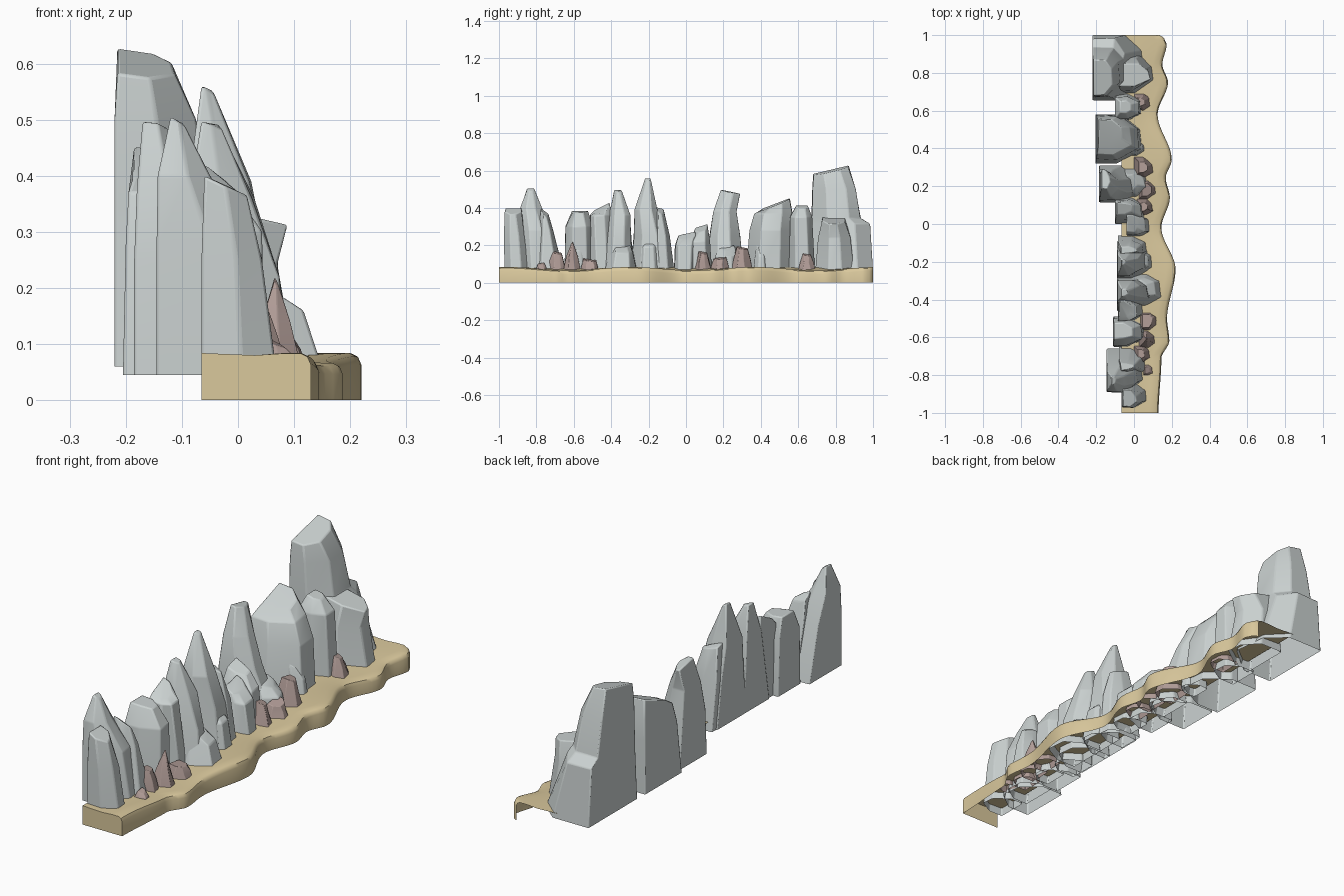
import bpy, bmesh, math, random

random.seed(4)


def material(name, rgb):
    m = bpy.data.materials.new(name)
    m.diffuse_color = (*rgb, 1)
    return m


GREY = material("grey_stone", (0.60, 0.645, 0.64))
SAND = material("sand", (0.70, 0.58, 0.335))
BROWN = material("reddish_stone", (0.44, 0.335, 0.31))


def finish(name, bm, mat, angle, bevel=0):
    bmesh.ops.recalc_face_normals(bm, faces=bm.faces)
    me = bpy.data.meshes.new(name)
    bm.to_mesh(me)
    bm.free()
    me.materials.append(mat)
    ob = bpy.data.objects.new(name, me)
    bpy.context.collection.objects.link(ob)
    if bevel:
        b = ob.modifiers.new("soft_edges", 'BEVEL')
        b.width, b.segments = bevel, 2
        b.limit_method, b.angle_limit = 'ANGLE', math.radians(18)
    bpy.ops.object.select_all(action='DESELECT')
    ob.select_set(True)
    bpy.context.view_layer.objects.active = ob
    bpy.ops.object.shade_smooth_by_angle(angle=math.radians(angle))
    return ob


def rock(name, levels, tilt=0.0, drop=0.03, mat=GREY, jit=0.006, bevel=0.005):
    """Open-bottomed boulder: stacked six-sided rings (z, y0, y1, x0, x1), flat back.
    tilt lifts the +y side of the top, drop lowers its front."""
    bm = bmesh.new()
    rings = []
    a, b = random.uniform(.22, .36), random.uniform(.64, .78)
    m1, m2 = random.uniform(.45, .65), random.uniform(.45, .65)
    for i, (z, y0, y1, x0, x1) in enumerate(levels):
        w, d = y1 - y0, x1 - x0
        top = i == len(levels) - 1
        ring = []
        for u, v in ((0, 0), (m1, 0), (1, a), (.95, b), (m2, 1), (0, 1)):
            j = 0 if i == 0 else min(jit, .12 * w, .12 * d)
            dz = tilt * (v - .5) - drop * u if top else 0
            jx = j if u else 0
            ring.append(bm.verts.new((x0 + d * u + random.uniform(-jx, jx),
                                      y0 + w * v + random.uniform(-j, j) * (u > 0),
                                      z + dz)))
        rings.append(ring)
    for r, s in zip(rings, rings[1:]):
        for k in range(6):
            n = (k + 1) % 6
            bm.faces.new((r[k], r[n], s[n], s[k]))
    bm.faces.new(rings[-1])
    return finish(name, bm, mat, 30, bevel)


# Grey cliff rocks, from the front end to the back end
Z = 0.045
rock("end_rock", [(Z, -.97, -.83, -.065, .07), (.25, -.97, -.86, -.065, .045),
                  (.40, -.965, -.88, -.06, .012)], drop=.035)
rock("first_peak", [(Z, -.89, -.66, -.145, .05), (.28, -.89, -.72, -.145, .02),
                    (.40, -.885, -.775, -.143, -.045), (.505, -.85, -.81, -.12, -.095)], drop=.015)
rock("first_shoulder", [(Z, -.82, -.65, -.08, .065), (.28, -.79, -.71, -.08, .03),
                        (.385, -.775, -.735, -.07, 0)], tilt=-.03)
rock("blunt_rock", [(Z, -.65, -.49, -.11, .045), (.30, -.645, -.50, -.11, .04),
                    (.385, -.61, -.525, -.105, -.01)], drop=.01)
rock("blunt_rock_foot", [(Z, -.63, -.52, -.04, .06), (.17, -.62, -.53, -.04, .05),
                         (.24, -.60, -.55, -.03, .02)])
rock("leaning_rock", [(Z, -.51, -.38, -.085, .05), (.36, -.515, -.40, -.085, .02),
                      (.41, -.49, -.41, -.08, -.015)], tilt=.04)
rock("second_peak", [(Z, -.46, -.27, -.09, .09), (.22, -.43, -.29, -.09, .07),
                     (.36, -.41, -.30, -.088, .03), (.497, -.385, -.345, -.065, -.03)], drop=.012)
rock("second_peak_foot", [(Z, -.44, -.26, -.03, .155), (.16, -.41, -.28, -.03, .115),
                          (.205, -.40, -.30, -.02, .075)], drop=.015)
rock("third_peak", [(Z, -.30, -.09, -.09, .08), (.25, -.28, -.12, -.09, .05),
                    (.39, -.275, -.155, -.088, .025), (.56, -.22, -.19, -.065, -.04)], drop=.012)
rock("third_peak_foot", [(Z, -.27, -.13, -.03, .10), (.19, -.25, -.15, -.03, .075),
                         (.25, -.23, -.16, -.02, .04)])
rock("third_shoulder", [(Z, -.18, -.06, -.085, .07), (.25, -.17, -.09, -.085, .05),
                        (.40, -.16, -.12, -.07, .015)], tilt=-.01)
rock("low_rock", [(Z, -.065, .05, -.035, .085), (.20, -.06, .05, -.04, .065),
                  (.265, -.04, .05, -.04, .02)], tilt=.02)
rock("low_rock_neighbour", [(Z, .0, .14, -.10, .055), (.22, .02, .125, -.10, .035),
                            (.305, .05, .115, -.09, -.01)], tilt=.02)
rock("tall_block", [(Z, .115, .31, -.185, .05), (.25, .125, .29, -.185, -.035),
                    (.38, .15, .27, -.18, -.08), (.487, .19, .29, -.17, -.125)], tilt=-.02, drop=.005)
rock("tall_block_foot", [(Z, .14, .30, -.05, .075), (.14, .16, .28, -.05, .06),
                         (.20, .18, .26, -.04, .02)])
rock("wide_block", [(Z, .32, .58, -.205, .045), (.28, .345, .575, -.2, .03),
                    (.37, .37, .57, -.195, -.01), (.425, .41, .555, -.185, -.06)], tilt=.055, drop=.01)
rock("wide_block_foot", [(Z, .36, .45, -.04, .06), (.14, .37, .44, -.04, .05),
                         (.22, .38, .42, -.03, .01)])
rock("narrow_rock", [(Z, .55, .69, -.10, .04), (.35, .555, .67, -.10, .03),
                     (.415, .59, .65, -.075, -.01)], drop=.015)
rock("great_rock", [(.06, .655, 1.0, -.22, .06), (.315, .67, .98, -.22, -.035),
                    (.345, .67, .935, -.22, -.05), (.50, .675, .905, -.22, -.08),
                    (.605, .68, .87, -.215, -.115)], tilt=.045, drop=.015)
rock("great_rock_rib", [(Z, .69, .90, -.08, .105), (.24, .71, .88, -.08, .075),
                        (.35, .73, .85, -.08, .088)], drop=.038)

# Small reddish stones in front: (y, x, half width, height, top size ratio)
for i, (y, x, r, h, t) in enumerate([
        (-.775, .075, .033, .105, .5), (-.69, .045, .05, .165, .5), (-.61, .07, .05, .215, .1),
        (-.515, .08, .05, .125, .7), (.09, .06, .05, .165, .45), (.18, .075, .055, .135, .6),
        (.30, .055, .06, .19, .5), (.645, .045, .05, .155, .45)]):
    m = .5 + t / 2
    rock(f"small_stone_{i + 1}", [
        (.05, y - r, y + r, x - r, x + r * .9),
        (.05 + (h - .05) * .55, y - r * m, y + r * m, x - r * m, x + r * m * .75),
        (h, y - r * t, y + r * t, x - r * t, x + r * t * .5)],
        tilt=.2 * r * random.choice((-1, 1)), drop=.01, mat=BROWN, jit=.008, bevel=.002)

# Sand ledge: wavy front edge (y, x), open at the back and underneath
EDGE = [(-1, .13), (-.71, .145), (-.62, .187), (-.5, .175), (-.24, .22), (-.02, .145), (.14, .19),
        (.245, .168), (.34, .2), (.58, .125), (.75, .18), (.845, .15), (.95, .173), (.985, .16), (1, .135)]


def edge_x(y):
    for (ya, xa), (yb, xb) in zip(EDGE, EDGE[1:]):
        if y <= yb:
            t = (y - ya) / (yb - ya)
            return xa + (xb - xa) * t * t * (3 - 2 * t)
    return EDGE[-1][1]


bm = bmesh.new()
stations = []
ys = [-1 + .02 * i for i in range(97)] + [.94, .955, .97, .98, .99, 1]
for y in sorted(set(round(v, 4) for v in ys)):
    e = edge_x(y)
    zt = .075 + .009 * math.cos(y * 9.5 + 2.8)
    section = [(-.065, .084), (.03, .08), (e - .05, zt), (e - .018, zt), (e - .006, zt - .006),
               (e, zt - .02), (e, 0)]
    stations.append([bm.verts.new((x, y, z)) for x, z in section])
for p, q in zip(stations, stations[1:]):
    for k in range(len(p) - 1):
        bm.faces.new((p[k], p[k + 1], q[k + 1], q[k]))
bm.faces.new(stations[0] + [bm.verts.new((-.065, -1, 0))])   # front end wall
finish("sand_ledge", bm, SAND, 40)
